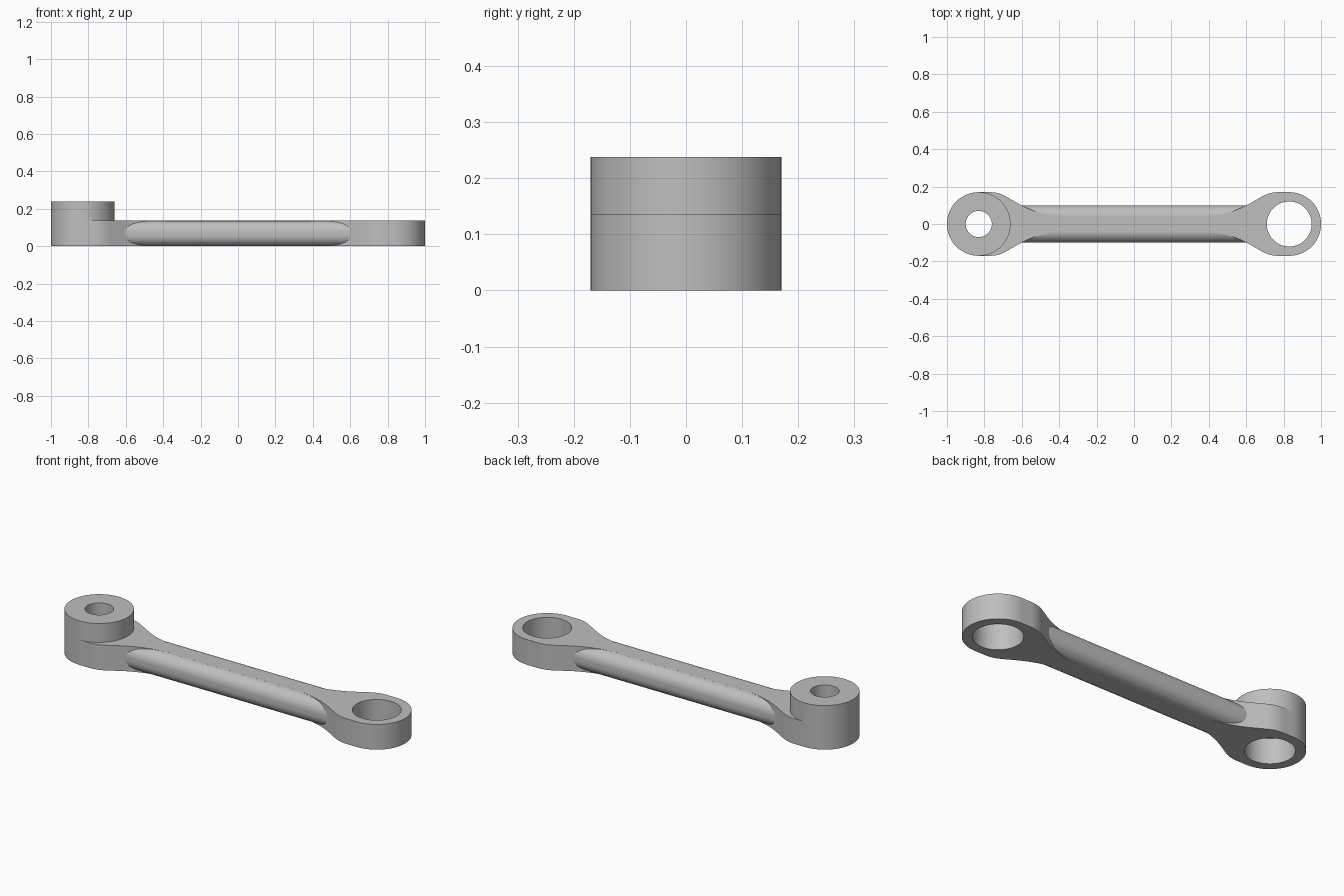
import bpy, bmesh
from math import sin, cos, pi, radians, sqrt

cube = bpy.data.objects.get("Cube")
if cube:
    bpy.data.objects.remove(cube, do_unlink=True)

THICK, TOP = 0.136, 0.238      # link thickness, boss height
EYE_X, EYE_R = 0.83, 0.17      # eye centre and outer radius
BORE_R, PIN_R = 0.12, 0.07     # wide bore, narrow pin hole
ROD_HALF, ROD_ROUND = 0.10, 0.06

steel = bpy.data.materials.new("plain_grey")
steel.use_nodes = True
grey = (0.52, 0.52, 0.52, 1)
steel.diffuse_color = grey
steel.node_tree.nodes["Principled BSDF"].inputs["Base Color"].default_value = grey


def arc(cx, cy, r, start, end, steps):
    """Points along an arc, angles in degrees."""
    angles = [radians(start + (end - start) * i / steps) for i in range(steps + 1)]
    return [(cx + r * cos(a), cy + r * sin(a)) for a in angles]


def prism(name, points, place, direction):
    """Extrude a closed outline along a direction."""
    bm = bmesh.new()
    face = bm.faces.new([bm.verts.new(place(u, v)) for u, v in points])
    moved = bmesh.ops.extrude_face_region(bm, geom=[face])["geom"]
    bmesh.ops.translate(bm, vec=direction,
                        verts=[v for v in moved if isinstance(v, bmesh.types.BMVert)])
    bmesh.ops.recalc_face_normals(bm, faces=bm.faces)
    mesh = bpy.data.meshes.new(name)
    bm.to_mesh(mesh)
    bm.free()
    mesh.materials.append(steel)
    ob = bpy.data.objects.new(name, mesh)
    bpy.context.collection.objects.link(ob)
    return ob


def upright(name, points, z0, z1):
    return prism(name, points, lambda u, v: (u, v, z0), (0, 0, z1 - z0))


def disc(name, x, r, z0, z1):
    return upright(name, arc(x, 0, r, 0, 360, 128)[:-1], z0, z1)


def combine(target, tool, operation):
    """Apply a boolean and discard the tool."""
    mod = target.modifiers.new(operation.lower(), "BOOLEAN")
    mod.operation, mod.solver, mod.object = operation, "EXACT", tool
    bpy.context.view_layer.objects.active = target
    bpy.ops.object.modifier_apply(modifier=mod.name)
    bpy.data.objects.remove(tool, do_unlink=True)


# Flat link: round eyes that sweep in tangentially to a narrow web
web_half, sweep_r, shoulder_x = 0.042, 0.52, 0.77
sx = shoulder_x + 0.0 - EYE_R * sin(radians(30))
sy = EYE_R * cos(radians(30))
drop = sweep_r * (1 - cos(radians(30)))
start_x = sx - (sy - web_half - drop) * sqrt(3)
sweep_x = start_x - sweep_r * sin(radians(30))
quarter = arc(EYE_X, 0, EYE_R, 0, 90, 32)
quarter += arc(shoulder_x, 0, EYE_R, 90, 120, 12)
quarter += arc(sweep_x, web_half + sweep_r, sweep_r, -60, -90, 24)
upper = quarter + [(-x, y) for x, y in reversed(quarter)]
outline = upper + [(x, -y) for x, y in reversed(upper[1:-1])]
link = upright("connecting_link", outline, 0, THICK)

# Rounded rod between the eyes
section = []
for i, (sy_, sz_) in enumerate([(1, 1), (-1, 1), (-1, -1), (1, -1)]):
    section += arc(sy_ * (ROD_HALF - ROD_ROUND),
                   THICK / 2 + sz_ * (THICK / 2 - ROD_ROUND),
                   ROD_ROUND, 90 * i, 90 * i + 90, 16)
rod = prism("rod", section, lambda u, v: (-0.63, u, v), (1.26, 0, 0))
combine(link, rod, "UNION")

# Raised boss on the right eye
combine(link, disc("boss", -EYE_X, EYE_R, THICK / 2, TOP), "UNION")

# Wide bores through both eyes, narrow pin hole through the boss
combine(link, disc("left_bore", EYE_X, BORE_R, -0.1, 0.4), "DIFFERENCE")
combine(link, disc("right_bore", -EYE_X, BORE_R, -0.1, THICK), "DIFFERENCE")
combine(link, disc("pin_hole", -EYE_X, PIN_R, -0.1, 0.4), "DIFFERENCE")

# Smooth curved walls, crisp rims
bpy.ops.object.select_all(action="DESELECT")
link.select_set(True)
bpy.context.view_layer.objects.active = link
bpy.ops.object.shade_smooth_by_angle(angle=radians(25))
